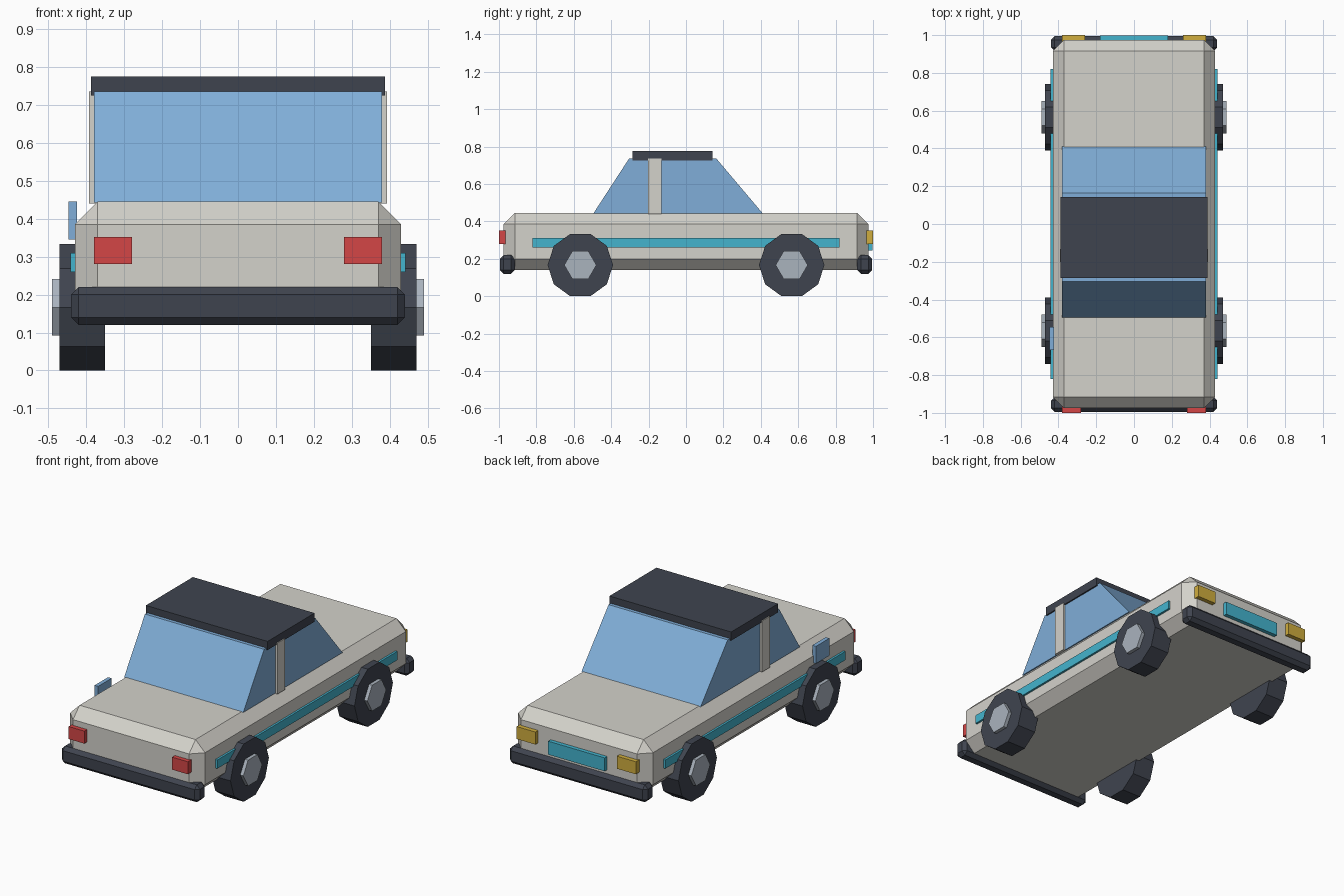
import bpy, bmesh, math

if "Cube" in bpy.data.objects:
    bpy.data.objects.remove(bpy.data.objects["Cube"])


def srgb(r, g, b):
    def lin(c):
        c /= 255
        return c / 12.92 if c <= 0.04045 else ((c + 0.055) / 1.055) ** 2.4
    return (lin(r), lin(g), lin(b), 1)


def material(name, *rgb):
    m = bpy.data.materials.new(name)
    m.diffuse_color = srgb(*rgb)
    m.use_nodes = True
    m.node_tree.nodes["Principled BSDF"].inputs["Base Color"].default_value = m.diffuse_color
    return m


PAINT = material("cream paint", 212, 210, 203)
DARK = material("dark rubber", 63, 68, 79)
GLASS = material("blue glass", 128, 174, 216)
RED = material("red lamp", 211, 70, 70)
YELLOW = material("yellow lamp", 208, 174, 62)
CYAN = material("cyan trim", 68, 180, 206)
METAL = material("grey metal", 170, 179, 190)


def finish(name, bm, mat):
    bmesh.ops.recalc_face_normals(bm, faces=bm.faces)
    me = bpy.data.meshes.new(name)
    bm.to_mesh(me)
    bm.free()
    me.materials.append(mat)
    ob = bpy.data.objects.new(name, me)
    bpy.context.collection.objects.link(ob)
    return ob


def box(name, mat, xs, ys, zs, bevel=0):
    """Box from its ranges, with optional flat chamfer on every edge."""
    bm = bmesh.new()
    bmesh.ops.create_cube(bm, size=1)
    for v in bm.verts:
        v.co = [(r[0] + r[1]) / 2 + c * (r[1] - r[0]) for c, r in zip(v.co, (xs, ys, zs))]
    if bevel:
        bmesh.ops.bevel(bm, geom=bm.edges[:], offset=bevel, segments=1,
                        profile=0.5, affect='EDGES')
    return finish(name, bm, mat)


def prism(name, mat, profile, x0, x1):
    """Side profile (y, z) extruded along x."""
    bm = bmesh.new()
    a = [bm.verts.new((x0, y, z)) for y, z in profile]
    b = [bm.verts.new((x1, y, z)) for y, z in profile]
    bm.faces.new(a)
    bm.faces.new(b[::-1])
    n = len(profile)
    for i in range(n):
        j = (i + 1) % n
        bm.faces.new((a[i], b[i], b[j], a[j]))
    return finish(name, bm, mat)


def ngon(n, r, cy, cz):
    return [(cy + r * math.cos(2 * math.pi * i / n),
             cz + r * math.sin(2 * math.pi * i / n)) for i in range(n)]


def span(s, a, b):
    return tuple(sorted((s * a, s * b)))


# Body shell
box("body", PAINT, (-0.43, 0.43), (-0.975, 0.975), (0.14, 0.445), 0.06)

# Cabin glass and roof
prism("cabin_glass", GLASS,
      [(-0.495, 0.443), (0.41, 0.443), (0.163, 0.735), (-0.305, 0.735)], -0.38, 0.38)
box("roof", DARK, (-0.388, 0.388), (-0.285, 0.143), (0.725, 0.775))

# Bumpers, front and back
for s, end in ((-1, "front"), (1, "back")):
    box(end + "_bumper", DARK, (-0.44, 0.44), span(s, 0.915, 0.995), (0.12, 0.22), 0.02)

for s, side in ((-1, "left"), (1, "right")):
    # Lamps
    box(side + "_red_lamp", RED, span(s, 0.28, 0.38), (-1, -0.965), (0.28, 0.352))
    box(side + "_yellow_lamp", YELLOW, span(s, 0.26, 0.38), (0.965, 1), (0.28, 0.352))
    # Door pillar and side stripe
    box(side + "_pillar", PAINT, span(s, 0.36, 0.393), (-0.202, -0.132), (0.44, 0.735))
    box(side + "_stripe", CYAN, span(s, 0.42, 0.442), (-0.82, 0.82), (0.26, 0.31))
    # Wheels with hubs
    for cy, end in ((-0.565, "front"), (0.565, "back")):
        prism(f"{end}_{side}_wheel", DARK, ngon(10, 0.175, cy, 0.1665), *span(s, 0.35, 0.47))
        prism(f"{end}_{side}_hub", METAL, ngon(6, 0.086, cy, 0.1665), *span(s, 0.45, 0.49))

# Plate on the back end
box("back_plate", CYAN, (-0.18, 0.18), (0.965, 0.998), (0.243, 0.32))

# Single side mirror
box("mirror", GLASS, (-0.447, -0.424), (-0.668, -0.546), (0.345, 0.445))
